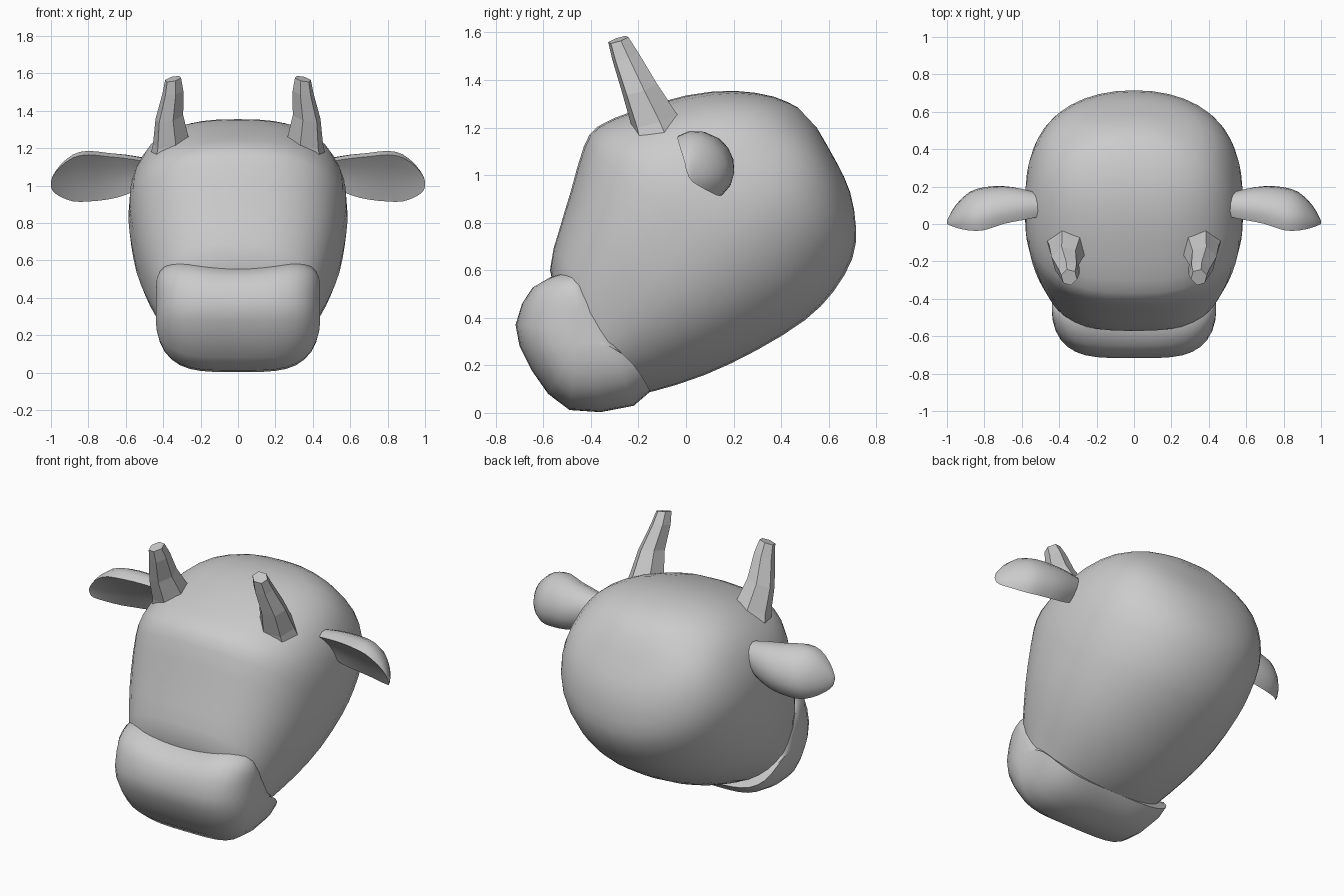
import bpy, bmesh, math
from mathutils import Vector

cube = bpy.data.objects.get("Cube")
if cube:
    bpy.data.objects.remove(cube, do_unlink=True)

grey = bpy.data.materials.new("plain grey")
grey.use_nodes = True
grey.diffuse_color = (0.6, 0.6, 0.6, 1)
grey.node_tree.nodes["Principled BSDF"].inputs["Base Color"].default_value = (0.6, 0.6, 0.6, 1)


def loft(name, rings, smooth=None):
    """Skin a list of closed rings, cap both ends and shade the result."""
    bm = bmesh.new()
    rows = [[bm.verts.new(p) for p in ring] for ring in rings]
    n = len(rows[0])
    for a, b in zip(rows, rows[1:]):
        for i in range(n):
            j = (i + 1) % n
            bm.faces.new((a[i], a[j], b[j], b[i]))
    bm.faces.new(rows[0])
    bm.faces.new(rows[-1])
    bmesh.ops.recalc_face_normals(bm, faces=bm.faces)
    mesh = bpy.data.meshes.new(name)
    bm.to_mesh(mesh)
    bm.free()
    mesh.materials.append(grey)
    ob = bpy.data.objects.new(name, mesh)
    bpy.context.collection.objects.link(ob)
    if smooth:
        bpy.ops.object.select_all(action='DESELECT')
        ob.select_set(True)
        bpy.context.view_layer.objects.active = ob
        bpy.ops.object.shade_smooth_by_angle(angle=math.radians(smooth))
    return ob


def spow(v, e):
    return math.copysign(abs(v) ** e, v)


def catmull(pts, steps):
    """Smooth a list of tuples, open ended."""
    pts = [Vector(p) for p in pts]
    ext = [pts[0] * 2 - pts[1]] + pts + [pts[-1] * 2 - pts[-2]]
    out = []
    for a, b, c, d in zip(ext, ext[1:], ext[2:], ext[3:]):
        for s in range(steps):
            t = s / steps
            out.append((2 * b + (c - a) * t + (2 * a - 5 * b + 4 * c - d) * t * t
                        + (3 * b - a - 3 * c + d) * t ** 3) / 2)
    return out + [pts[-1]]


# Head: slanted rounded slices from snout to crown
# forehead y, z, jaw y, z, half width
slices = [(-.52, .42, -.25, .08, .40), (-.572, .60, -.14, .09, .435),
          (-.53, .78, .08, .16, .50), (-.485, .93, .30, .265, .55),
          (-.43, 1.12, .50, .39, .58), (-.37, 1.205, .62, .51, .585),
          (-.22, 1.27, .70, .65, .57), (0, 1.335, .715, .78, .52),
          (.20, 1.355, .69, .93, .43), (.37, 1.33, .63, 1.06, .29),
          (.47, 1.285, .55, 1.20, .12)]
rings = []
for fy, fz, jy, jz, w in catmull(slices, 2):
    front, jaw = Vector((0, fy, fz)), Vector((0, jy, jz))
    mid, half = (front + jaw) / 2, (front - jaw) / 2
    ring = []
    for i in range(36):
        a = math.tau * i / 36
        e = 2 / (2.6 if math.sin(a) > 0 else 2.1)
        ring.append(mid + half * spow(math.sin(a), e) + Vector((w * spow(math.cos(a), e), 0, 0)))
    rings.append(ring)
loft("head", rings, 60)

# Muzzle: side outline repeated across x and shrunk towards the cheeks
outline = [(-.58, .58), (-.5, .605), (-.45, .597), (-.41, .56), (-.34, .45), (-.27, .3),
           (-.21, .17), (-.15, .09), (-.22, .03), (-.36, .003), (-.49, .012), (-.58, .08),
           (-.65, .18), (-.7, .28), (-.717, .37), (-.69, .47), (-.65, .54)]
cy, cz = -.45, .3
rings = []
for s in range(21):
    t = math.sin(math.pi / 2 * (s / 10 - 1)) * .999
    k = (1 - t ** 4) ** .46
    dip = .035 * max(0, 1 - (t / .65) ** 2)
    ring = []
    for y, z in outline:
        ky = k if y < cy else k ** .35
        kz = k if z < cz else k ** .3
        top = max(0, (z - .4) / .2)
        ring.append((.44 * t, cy + (y - cy) * ky, cz + (z - cz) * kz - dip * top))
    rings.append(ring)
loft("muzzle", rings, 60)

# Ears: hollow front face and domed back
# x, top edge y, z, bottom edge y, z, dome depth
ear = [(.50, .04, 1.13, .12, 1.00, .09), (.60, .02, 1.145, .14, .95, .115),
       (.70, 0, 1.155, .155, .925, .125), (.80, -.033, 1.165, .15, .915, .13),
       (.88, -.035, 1.15, .13, .915, .115), (.95, -.02, 1.10, .08, .94, .07),
       (.99, -.005, 1.05, .03, .97, .025), (1.0, 0, 1.02, .01, .995, .01)]
for side, label in ((1, "left"), (-1, "right")):
    rings = []
    for x, ty, tz, by, bz, dome in catmull(ear, 2):
        top, bot = Vector((side * x, ty, tz)), Vector((side * x, by, bz))
        mid, half = (top + bot) / 2, (top - bot) / 2
        out = Vector((0, .8, .6))
        ring = [mid + half * math.cos(a) + out * dome * math.sin(a)
                for a in (math.pi * i / 8 for i in range(9))]
        ring += [mid + half * c + out * dome * .12 * (1 - c * c) for c in (-.5, 0, .5)]
        rings.append(ring)
    loft(label + "_ear", rings, 50)

    # Horns: faceted six-sided taper leaning forward
    horn = [(.36, -.11, 1.17, .118), (.358, -.135, 1.235, .104), (.367, -.195, 1.365, .08),
            (.348, -.255, 1.5, .06), (.347, -.285, 1.57, .046)]
    rings = []
    u, v = Vector((.96, 0, -.2)), Vector((0, .95, .3))
    for x, y, z, r in horn:
        ring = []
        for i in range(6):
            a = math.tau * (i + .25) / 6
            p = Vector((x, y, z)) + r * (u * math.cos(a) + v * math.sin(a))
            ring.append((side * p.x, p.y, p.z))
        rings.append(ring)
    loft(label + "_horn", rings)
